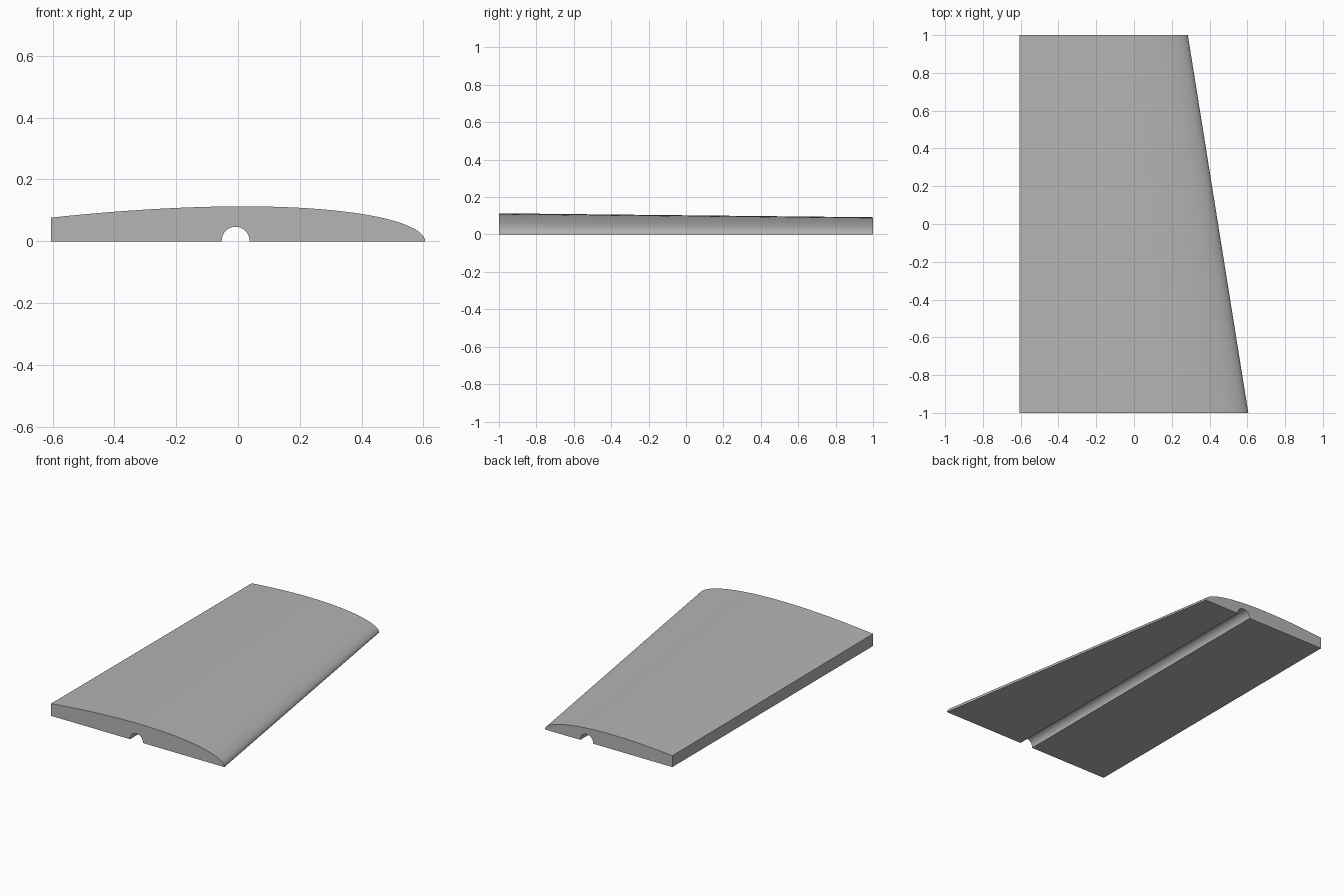
import bpy, bmesh, math

cube = bpy.data.objects.get("Cube")
if cube:
    bpy.data.objects.remove(cube, do_unlink=True)

TAIL_X = -0.605
GROOVE_X, GROOVE_Z, GROOVE_R = -0.008, 0.002, 0.045
TOP_STEPS, GROOVE_STEPS = 36, 16

grey = bpy.data.materials.new("light grey")
grey.use_nodes = True
grey.diffuse_color = (0.46, 0.46, 0.46, 1)
grey.node_tree.nodes["Principled BSDF"].inputs["Base Color"].default_value = grey.diffuse_color


def section(nose_x, scale):
    """Closed wing outline: curved top from nose to cut tail, flat grooved underside."""
    chord = nose_x - TAIL_X
    points = []
    for i in range(TOP_STEPS + 1):
        d = chord * (i / TOP_STEPS) ** 2
        s = d / scale
        points.append((nose_x - d, scale * math.sqrt(s) * (0.221 - 0.125 * s)))
    # square tail down to the underside, then over the spar groove
    points.append((TAIL_X, 0))
    points.append((GROOVE_X - GROOVE_R, 0))
    for i in range(GROOVE_STEPS + 1):
        a = math.pi * (1 - i / GROOVE_STEPS)
        points.append((GROOVE_X + GROOVE_R * math.cos(a), GROOVE_Z + GROOVE_R * math.sin(a)))
    points.append((GROOVE_X + GROOVE_R, 0))
    return points


# Loft the wide front section to the narrow, thinner back section
bm = bmesh.new()
front = [bm.verts.new((x, -1, z)) for x, z in section(0.605, 1.0)]
back = [bm.verts.new((x, 1, z)) for x, z in section(0.285, 0.814)]
n = len(front)
for i in range(n):
    j = (i + 1) % n
    bm.faces.new((front[i], front[j], back[j], back[i]))
bm.faces.new(front)
bm.faces.new(back[::-1])
bmesh.ops.recalc_face_normals(bm, faces=bm.faces)

mesh = bpy.data.meshes.new("wing_panel")
bm.to_mesh(mesh)
bm.free()
mesh.materials.append(grey)
wing = bpy.data.objects.new("wing_panel", mesh)
bpy.context.collection.objects.link(wing)
bpy.ops.object.select_all(action='DESELECT')
wing.select_set(True)
bpy.context.view_layer.objects.active = wing
bpy.ops.object.shade_smooth_by_angle(angle=math.radians(30))
